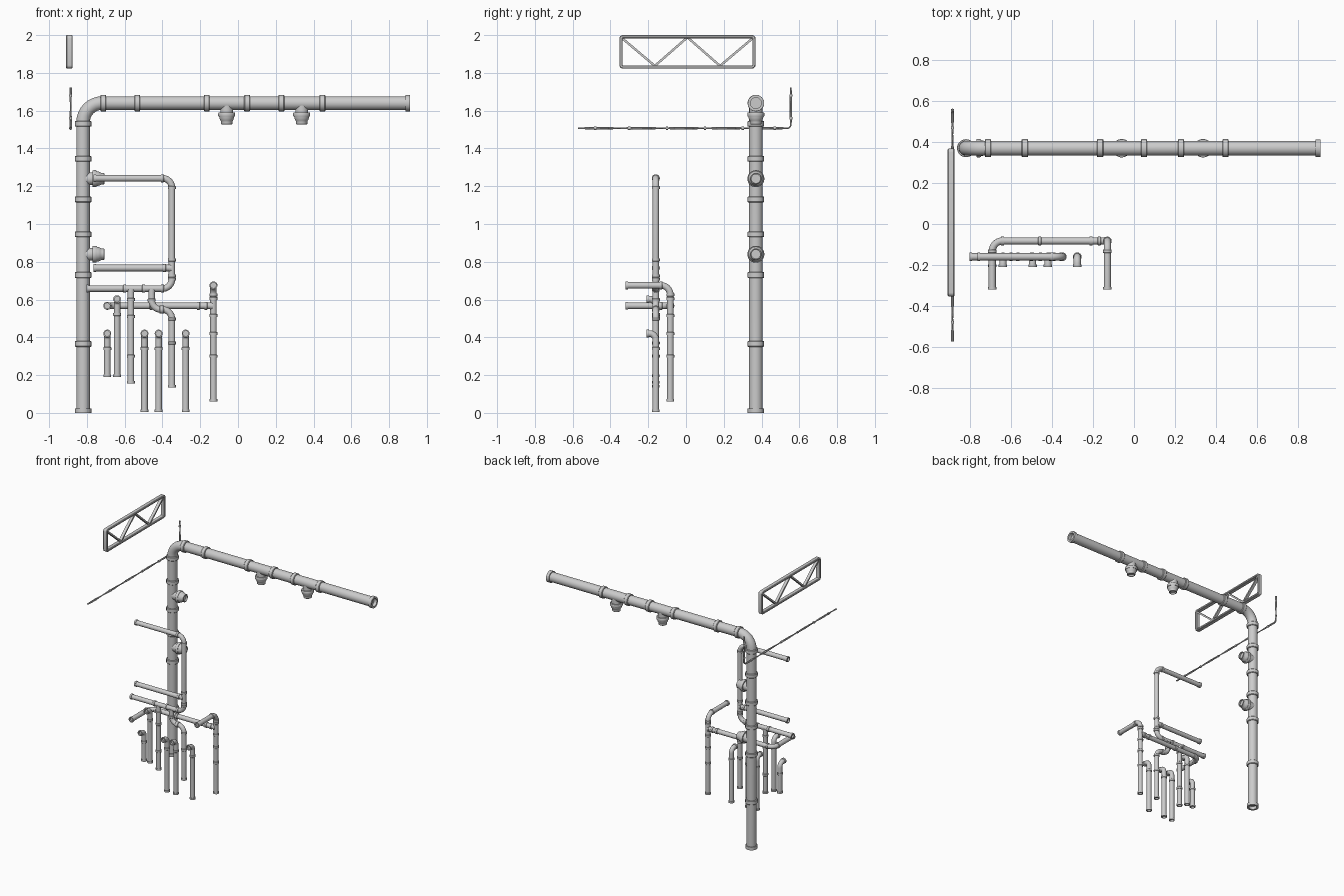
import bpy, bmesh, math
from mathutils import Vector as V

if "Cube" in bpy.data.objects:
    bpy.data.objects.remove(bpy.data.objects["Cube"])


def finish(bm, name, angle=35):
    bmesh.ops.recalc_face_normals(bm, faces=bm.faces)
    me = bpy.data.meshes.new(name)
    bm.to_mesh(me)
    bm.free()
    ob = bpy.data.objects.new(name, me)
    bpy.context.collection.objects.link(ob)
    bpy.ops.object.select_all(action='DESELECT')
    ob.select_set(True)
    bpy.context.view_layer.objects.active = ob
    bpy.ops.object.shade_smooth_by_angle(angle=math.radians(angle))
    return ob


def sweep(bm, stations, n=24):
    """Skin circles given as (centre, direction, radius) and cap both ends."""
    rings, side = [], None
    for p, t, r in stations:
        t = t.normalized()
        if side is None:
            side = t.orthogonal()
        side = (side - t * side.dot(t)).normalized()
        up = t.cross(side)
        rings.append([bm.verts.new(p + r * (side * math.cos(a) + up * math.sin(a)))
                      for a in (2 * math.pi * i / n for i in range(n))])
    for a, b in zip(rings, rings[1:]):
        for i in range(n):
            j = (i + 1) % n
            bm.faces.new((a[i], a[j], b[j], b[i]))
    bm.faces.new(rings[0])
    bm.faces.new(rings[-1])


def lathe(bm, origin, axis, profile, n=24):
    sweep(bm, [(origin + axis * d, axis, r) for d, r in profile], n)


def collar(bm, p, t, r, h, n=24):
    c = h * 0.2
    lathe(bm, p, t.normalized(), [(-h, r * .97), (-h, r * 1.15), (-h + c, r * 1.22),
                                  (h - c, r * 1.22), (h, r * 1.15), (h, r * .97)], n)


def rounded(points, radius, steps=8):
    """Path with circular right-angle bends; also returns the bend joints."""
    pts = [V(p) for p in points]
    path, joints = [(pts[0], pts[1] - pts[0])], []
    for a, b, c in zip(pts, pts[1:], pts[2:]):
        u, w = (b - a).normalized(), (c - b).normalized()
        centre = b - u * radius + w * radius
        for i in range(steps + 1):
            k = math.pi / 2 * i / steps
            path.append((centre - w * radius * math.cos(k) + u * radius * math.sin(k),
                         u * math.cos(k) + w * math.sin(k)))
        joints += [(b - u * radius, u), (b + w * radius, w)]
    path.append((pts[-1], pts[-1] - pts[-2]))
    return [(p, t.normalized()) for p, t in path], joints


def pipe(name, points, r, bend=0.05, collars=(), auto=True, h=0.008, n=20):
    """Hollow-ended pipe with collars at bends, free ends and extra places."""
    bm = bmesh.new()
    path, joints = rounded(points, bend)
    (p0, t0), (p1, t1) = path[0], path[-1]
    ri, deep = r * 0.8, r * 1.2
    sweep(bm, [(p0 + t0 * deep, t0, ri), (p0, t0, ri)] + [(p, t, r) for p, t in path]
          + [(p1, t1, ri), (p1 - t1 * deep, t1, ri)], n)
    for p, t in joints if auto else ():
        collar(bm, p, t, r, h, n)
    for p, t in collars:
        collar(bm, V(p), V(t), r, h, n)
    # open rims at the ends
    for p, t in ((p0, t0), (p1, -t1)):
        lathe(bm, p, t, [(deep, ri), (0, ri), (0, r * 1.2), (h * 1.6, r * 1.2),
                         (h * 1.6, r * .97)], n)
    return finish(bm, name)


X, Z = (1, 0, 0), (0, 0, 1)

# main large pipe
BX, BY, BZ = -0.82, 0.37, 1.64
rings = [((BX, BY, z), Z) for z in (.365, .73, .945, 1.13, 1.345, 1.53)]
rings += [((x, BY, BZ), X) for x in (-.713, -.533, -.165, .048, .23, .447)]
pipe("main_pipe", [(BX, BY, 0), (BX, BY, BZ), (.91, BY, BZ)], 0.036, 0.1, rings,
     auto=False, h=0.015, n=32)

# capped branch outlets on the main pipe
for i, (p, a) in enumerate([((BX, BY, 1.24), X), ((BX, BY, .84), X),
                            ((-.06, BY, BZ), (0, 0, -1)), ((.337, BY, BZ), (0, 0, -1))]):
    bm = bmesh.new()
    lathe(bm, V(p), V(a), [(.0, .034), (.05, .034), (.05, .043), (.054, .045), (.068, .045),
                           (.072, .043), (.072, .04), (.082, .038), (.091, .034), (.097, .03),
                           (.11, .03), (.112, .028), (.112, .023), (.1, .023)], 28)
    finish(bm, f"capped_outlet_{i + 1}")

# small pipes in the front plane
R, Y = 0.0175, -0.16
pipe("loop_pipe", [(-.765, Y, 1.242), (-.35, Y, 1.242), (-.35, Y, .658), (-.803, Y, .658)], R, .05,
     [((-.35, Y, .81), Z), ((-.35, Y, .725), Z), ((-.50, Y, .658), X), ((-.60, Y, .658), X)])
pipe("loop_branch_pipe", [(-.765, Y, .767), (-.352, Y, .767)], R, collars=[((-.39, Y, .767), X)])
pipe("offset_drop_pipe", [(-.457, Y, .655), (-.457, Y, .547), (-.35, Y, .547), (-.35, Y, .135)],
     R, .05, [((-.35, Y, .37), Z)])
pipe("straight_drop_pipe", [(-.567, Y, .655), (-.567, Y, .155)], R,
     collars=[((-.567, Y, .60), Z), ((-.567, Y, .51), Z), ((-.567, Y, .30), Z)])
for i, (x, top, low) in enumerate([(-.692, .42, .19), (-.64, .602, .19), (-.495, .42, .005),
                                   (-.42, .42, .005), (-.277, .42, .005)]):
    pipe(f"bent_drop_pipe_{i + 1}", [(x, Y, low), (x, Y, top), (x, Y - .05, top)], R, .033,
         [((x, Y, top - .08), Z)], auto=False)

# rear small pipes with forward-facing ends
Q = -0.083
pipe("tall_riser_pipe", [(-.13, Q, .06), (-.13, Q, .675), (-.13, -.32, .675)], R, .05,
     [((-.13, Q, z), Z) for z in (.30, .42, .515, .605)])
pipe("cross_pipe", [(-.132, Q, .567), (-.692, Q, .567), (-.692, -.32, .567)], R, .05,
     [((x, Q, .567), X) for x in (-.17, -.21, -.46)])

# pair of twisted thin cables with clips
CX = -0.886
route, _ = rounded([(CX, -.573, 1.507), (CX, .555, 1.507), (CX, .555, 1.722)], .02)
dense = []
for (p, t), (q, u) in zip(route, route[1:]):
    steps = max(1, int((q - p).length / .02))
    dense += [(p.lerp(q, i / steps), t.lerp(u, i / steps)) for i in range(steps)]
dense.append(route[-1])
for s in (0, 1):
    bm = bmesh.new()
    st, length, last = [], 0, dense[0][0]
    for p, t in dense:
        length += (p - last).length
        last = p
        a = length * 14 + s * math.pi
        side = V((1, 0, 0))
        off = side * math.cos(a) + t.normalized().cross(side) * math.sin(a)
        st.append((p + off * .0035, t, .0036))
    sweep(bm, st, 8)
    finish(bm, f"cable_{s + 1}")
bm = bmesh.new()
for y in (-.48, -.3, -.1, .1, .3, .47):
    lathe(bm, V((CX, y, 1.507)), V((0, 1, 0)), [(-.006, .0085), (.006, .0085)], 12)
for z in (1.56, 1.68):
    lathe(bm, V((CX, .555, z)), V(Z), [(-.006, .0085), (.006, .0085)], 12)
finish(bm, "cable_clips")

# truss: rounded frame extruded along x
TX, Y0, Y1, Z0, Z1 = -0.893, -0.353, 0.368, 1.823, 2.0


def outline(inset, rad):
    pts = []
    for k, (y, z) in enumerate([(Y1, Z1), (Y0, Z1), (Y0, Z0), (Y1, Z0)]):
        cy = y + (inset + rad) * (-1 if y == Y1 else 1)
        cz = z + (inset + rad) * (-1 if z == Z1 else 1)
        for i in range(5):
            a = math.pi / 2 * (k + i / 4)
            pts.append((cy + rad * math.cos(a), cz + rad * math.sin(a)))
    return pts


bm = bmesh.new()
loops = [[bm.verts.new((TX + dx, y, z)) for y, z in outline(ins, rad)]
         for dx, ins, rad in ((-.013, 0, .018), (-.017, .004, .014), (-.017, .013, .006),
                              (-.013, .017, .003), (.013, .017, .003), (.017, .013, .006),
                              (.017, .004, .014), (.013, 0, .018))]
for a, b in zip(loops, loops[1:] + loops[:1]):
    for i in range(len(a)):
        j = (i + 1) % len(a)
        bm.faces.new((a[i], a[j], b[j], b[i]))
finish(bm, "truss_frame")

# truss zigzag bracing
zig = [(-.34, 1.985), (-.165, 1.837), (.0075, 1.988), (.18, 1.837), (.355, 1.985)]
for i, (a, b) in enumerate(zip(zig, zig[1:])):
    p, q = V((TX, *a)), V((TX, *b))
    d = (q - p).normalized()
    w, s = d.cross(V((1, 0, 0))) * .006, V((.011, 0, 0))
    bm = bmesh.new()
    vs = [[bm.verts.new(e + w * m + s * k) for m, k in ((-1, -1), (1, -1), (1, 1), (-1, 1))]
          for e in (p, q)]
    for j in range(4):
        k = (j + 1) % 4
        bm.faces.new((vs[0][j], vs[0][k], vs[1][k], vs[1][j]))
    bm.faces.new(vs[0])
    bm.faces.new(vs[1])
    finish(bm, f"truss_brace_{i + 1}")
